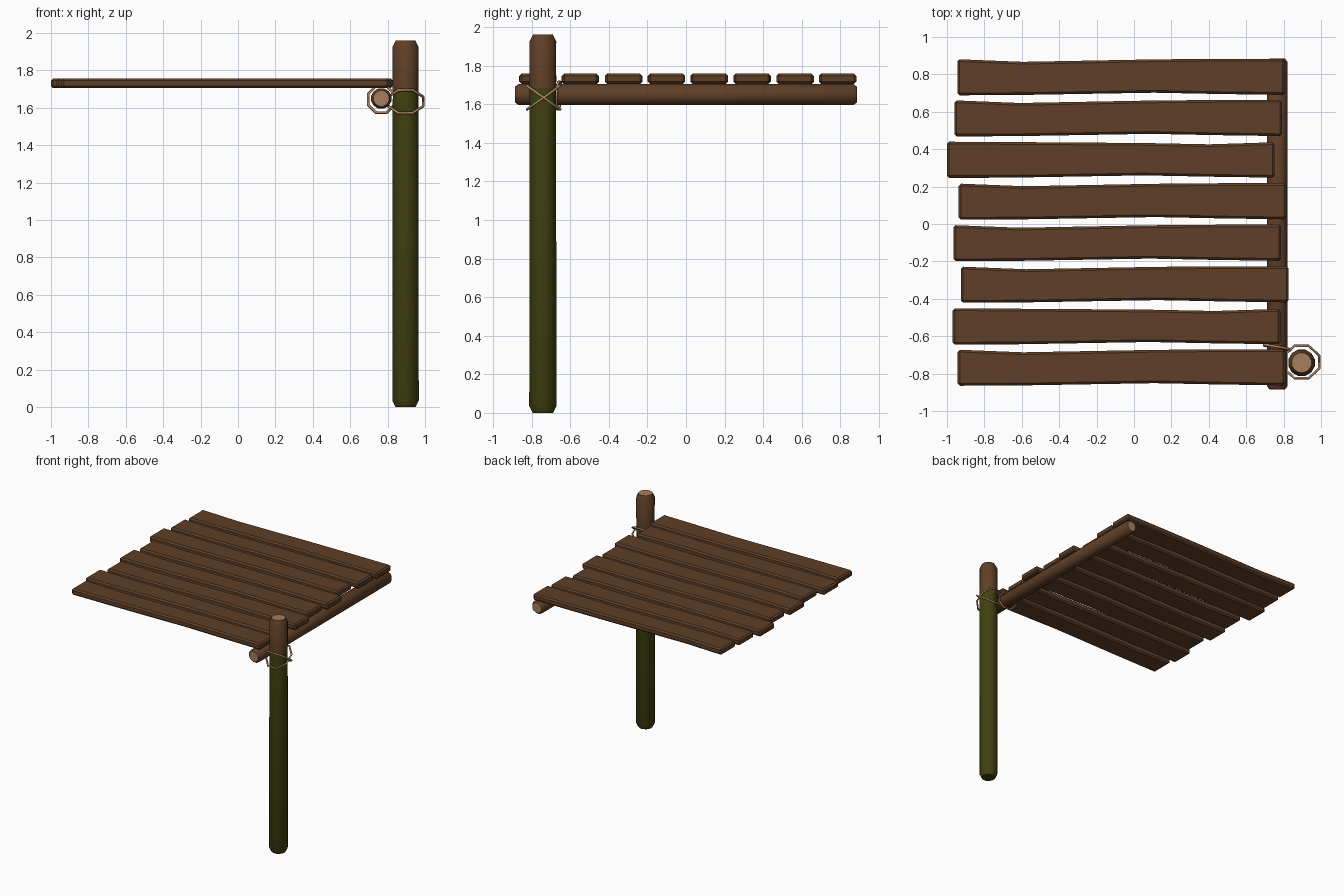
import bpy, bmesh, math
from mathutils import Vector, Matrix

if "Cube" in bpy.data.objects:
    bpy.data.objects.remove(bpy.data.objects["Cube"])


def material(name, rgb):
    m = bpy.data.materials.new(name)
    m.diffuse_color = (*rgb, 1)
    m.use_nodes = True
    m.node_tree.nodes["Principled BSDF"].inputs["Base Color"].default_value = m.diffuse_color
    return m


BROWN = material("brown wood", (0.115, 0.05, 0.02))
GREEN = material("mossy green", (0.053, 0.053, 0.005))
PALE = material("pale cut wood", (0.38, 0.21, 0.11))
ROPE = material("rope tan", (0.42, 0.235, 0.125))


def finish(name, bm, mats, angle=None):
    bmesh.ops.recalc_face_normals(bm, faces=bm.faces)
    me = bpy.data.meshes.new(name)
    bm.to_mesh(me)
    bm.free()
    for m in mats:
        me.materials.append(m)
    ob = bpy.data.objects.new(name, me)
    bpy.context.collection.objects.link(ob)
    if angle:
        me.shade_smooth()
        me.set_sharp_from_angle(angle=math.radians(angle))
    return ob


def skin(bm, rings, closed=False):
    """Join vertex rings into a tube."""
    pairs = list(zip(rings, rings[1:] + rings[:1]))
    faces = []
    for a, b in pairs if closed else pairs[:-1]:
        n = len(a)
        faces.append([bm.faces.new((a[i], a[(i + 1) % n], b[(i + 1) % n], b[i])) for i in range(n)])
    return faces


def log(name, profile, mats, side_mats, cap_mats, matrix, n=12):
    """Round log from (height, radius) pairs, one material index per band."""
    bm = bmesh.new()
    rings = []
    for z, r in profile:
        rings.append([bm.verts.new(matrix @ Vector((r * math.cos(t), r * math.sin(t), z)))
                      for t in ((i + 0.5) * math.tau / n for i in range(n))])
    for band, mi in zip(skin(bm, rings), side_mats):
        for f in band:
            f.material_index = mi
    for ring, mi in zip((rings[0], rings[-1]), cap_mats):
        bm.faces.new(ring).material_index = mi
    return finish(name, bm, mats, 40)


def rope_ring(name, center, u, v, sides=8, thick=0.0075):
    """Closed faceted rope loop spanned by two axis vectors."""
    bm = bmesh.new()
    c, u, v = Vector(center), Vector(u), Vector(v)
    nrm = u.cross(v).normalized()
    rings = []
    for i in range(sides):
        t = (i + 0.5) * math.tau / sides
        d = u * math.cos(t) + v * math.sin(t)
        out = d.normalized()
        rings.append([bm.verts.new(c + d + thick * (out * math.cos(a) + nrm * math.sin(a)))
                      for a in (k * math.tau / 6 for k in range(6))])
    skin(bm, rings, closed=True)
    return finish(name, bm, [ROPE], 70)


# post: green below, bare brown above, pale cut top
log("post", [(0, 0.055), (0.035, 0.073), (1.685, 0.071), (1.925, 0.072), (1.96, 0.054)],
    [BROWN, GREEN, PALE], [1, 1, 0, 0], [1, 2], Matrix.Translation((0.896, -0.742, 0)))

# beam along y with pale cut ends
log("beam", [(-0.885, 0.043), (-0.868, 0.056), (0.868, 0.056), (0.885, 0.043)],
    [BROWN, PALE], [0, 0, 0], [1, 1],
    Matrix.Translation((0.766, 0, 1.65)) @ Matrix.Rotation(-math.pi / 2, 4, 'X'))

# rope lashing: two crossed loops on the post, one around the beam
for s, label in ((1, "rising"), (-1, "falling")):
    rope_ring("post_rope_" + label, (0.896, -0.738, 1.634), (0.101, 0, 0), (0, 0.093, 0.066 * s))
rope_ring("beam_rope", (0.766, -0.66, 1.645), (0.076, -0.013, 0), (0, 0.004, 0.076))

# planks: left end x, centre y, waist on the right instead of the left
planks = [(-0.945, 0.785, 0), (-0.96, 0.565, 0), (-1.0, 0.343, 1), (-0.937, 0.12, 0),
          (-0.965, -0.102, 0), (-0.925, -0.324, 0), (-0.97, -0.548, 1), (-0.943, -0.768, 0)]
stations = (0, 0.2, 0.6, 0.8, 1)
left_dip = (0.096, 0.082, 0.095, 0.098, 0.098)
right_dip = (0.097, 0.095, 0.09, 0.083, 0.094)
bottom = (-0.097, -0.095, -0.083, -0.09, -0.095)
for k, (x0, y0, right) in enumerate(planks):
    bm = bmesh.new()
    rings = []
    for t, hi, lo in zip(stations, right_dip if right else left_dip, bottom):
        rings.append([bm.verts.new((x0 + 1.752 * t, y0 + y, z))
                      for y, z in ((lo, 1.705), (hi, 1.705), (hi, 1.758), (lo, 1.758))])
    skin(bm, rings)
    bm.faces.new(rings[0])
    bm.faces.new(rings[-1])
    bmesh.ops.recalc_face_normals(bm, faces=bm.faces)
    edges = [e for e in bm.edges if e.calc_face_angle() > 0.8]
    bmesh.ops.bevel(bm, geom=edges, offset=0.012, segments=1, affect='EDGES')
    finish("plank_%d" % (k + 1), bm, [BROWN])
